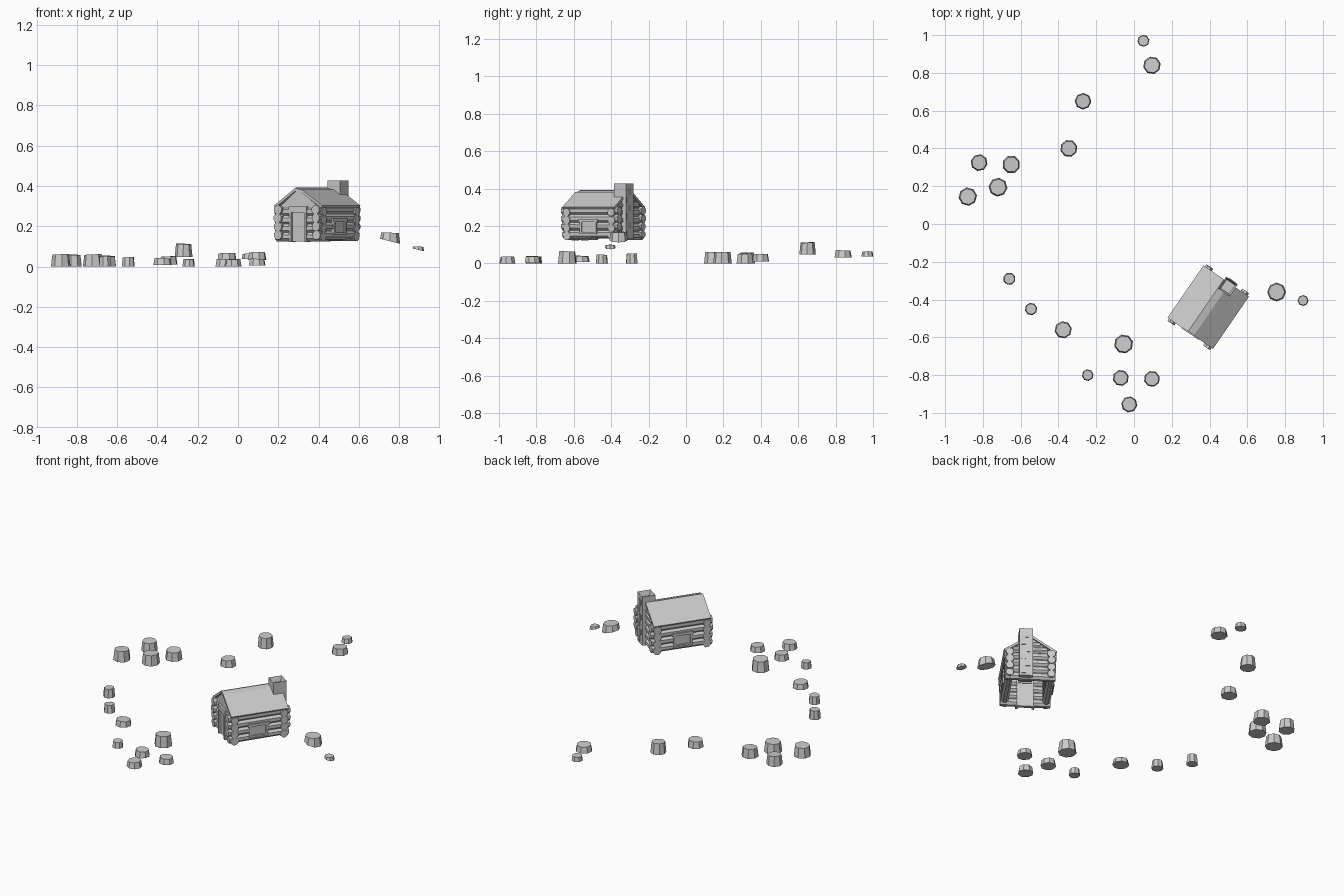
import bpy
import bmesh
import math
import random
from mathutils import Matrix, Vector

random.seed(4)
cube = bpy.data.objects.get("Cube")
if cube:
    bpy.data.objects.remove(cube)

grey = bpy.data.materials.new("plain_grey")
grey.use_nodes = True
GREY = (0.6, 0.6, 0.6, 1)
grey.diffuse_color = GREY
grey.node_tree.nodes["Principled BSDF"].inputs["Base Color"].default_value = GREY

# Cabin placement: the ridge runs along local y
CABIN = Matrix.Translation((0.393, -0.44, 0)) @ Matrix.Rotation(math.radians(-34.5), 4, 'Z')


def finish(bm, name, matrix=CABIN):
    bmesh.ops.recalc_face_normals(bm, faces=bm.faces)
    mesh = bpy.data.meshes.new(name)
    bm.to_mesh(mesh)
    bm.free()
    mesh.materials.append(grey)
    obj = bpy.data.objects.new(name, mesh)
    obj.matrix_world = matrix
    bpy.context.collection.objects.link(obj)
    return obj


def box(name, x, y, z):
    """Box from (low, high) ranges in cabin space."""
    bm = bmesh.new()
    size = [r[1] - r[0] for r in (x, y, z)]
    mid = [(r[0] + r[1]) / 2 for r in (x, y, z)]
    bmesh.ops.create_cube(bm, size=1, matrix=Matrix.Translation(mid) @ Matrix.Diagonal((*size, 1)))
    return finish(bm, name)


def prism(name, profile, y0, y1):
    """Extrude an (x, z) profile along y."""
    bm = bmesh.new()
    face = bm.faces.new([bm.verts.new((x, y0, z)) for x, z in profile])
    ext = bmesh.ops.extrude_face_region(bm, geom=[face])
    verts = [v for v in ext["geom"] if isinstance(v, bmesh.types.BMVert)]
    bmesh.ops.translate(bm, verts=verts, vec=(0, y1 - y0, 0))
    return finish(bm, name)


def log(name, start, end, radius=0.024):
    a, b = Vector(start), Vector(end)
    bm = bmesh.new()
    turn = (b - a).to_track_quat('Z', 'Y').to_matrix().to_4x4()
    bmesh.ops.create_cone(bm, cap_ends=True, segments=8, radius1=radius,
                          radius2=radius * random.uniform(0.9, 1), depth=(b - a).length,
                          matrix=Matrix.Translation((a + b) / 2) @ turn
                          @ Matrix.Rotation(math.pi / 8, 4, 'Z'))
    return finish(bm, name)


# Log walls, with the end walls set half a log higher
for tier in range(4):
    z = 0.156 + tier * 0.042
    for side, label in ((1, "left"), (-1, "right")):
        over = random.uniform(0.172, 0.184)
        log(f"{label}_wall_log", (side * 0.115, -over, z), (side * 0.115, over, z))
    z = 0.147 + tier * 0.042
    over = random.uniform(0.138, 0.15)
    log("back_wall_log", (-over, 0.145, z), (over, 0.145, z))
    for side in (1, -1):
        log("front_wall_log", (side * 0.045, -0.145, z), (side * over, -0.145, z))

# Door with frame
box("door", (-0.04, 0.04), (-0.16, -0.14), (0.125, 0.27))
for side in (1, -1):
    box("door_post", (side * 0.045 - 0.007, side * 0.045 + 0.007), (-0.172, -0.135), (0.122, 0.275))
box("door_lintel", (-0.055, 0.055), (-0.172, -0.135), (0.268, 0.298))

# Side windows
for side in (1, -1):
    def span(inner, outer):
        return tuple(sorted((side * inner, side * outer)))
    box("window_pane", span(0.11, 0.137), (-0.05, 0.04), (0.165, 0.225))
    box("window_sill", span(0.11, 0.144), (-0.06, 0.05), (0.157, 0.168))
    box("window_header", span(0.11, 0.144), (-0.068, 0.058), (0.222, 0.238))
    for y in (-0.053, 0.043):
        box("window_post", span(0.11, 0.142), (y - 0.006, y + 0.006), (0.165, 0.225))

# Gables
for y, name in ((-0.16, "front_gable"), (0.138, "back_gable")):
    prism(name, [(-0.125, 0.29), (0.125, 0.29), (0.015, 0.374), (-0.015, 0.376)], y, y + 0.022)
for z, half in ((0.312, 0.095), (0.342, 0.055)):
    log("back_gable_log", (-half, 0.15, z), (half, 0.15, z), 0.018)

# Roof slabs and ridge strip
prism("roof_right_slab", [(-0.146, 0.302), (-0.015, 0.392), (-0.015, 0.376), (-0.138, 0.292)], -0.168, 0.168)
prism("roof_left_slab", [(0.146, 0.302), (0.023, 0.382), (0.023, 0.366), (0.138, 0.292)], -0.168, 0.168)
prism("roof_ridge", [(-0.015, 0.389), (0.023, 0.380), (0.023, 0.366), (-0.015, 0.372)], -0.166, 0.166)

# Chimney with a sunken flue
bm = bmesh.new()
bmesh.ops.create_cube(bm, size=1, matrix=Matrix.Translation((0.025, 0.148, 0.28))
                      @ Matrix.Diagonal((0.074, 0.076, 0.296, 1)))
top = max(bm.faces, key=lambda f: f.calc_center_median().z)
bmesh.ops.inset_region(bm, faces=[top], thickness=0.014)
bmesh.ops.translate(bm, verts=top.verts, vec=(0, 0, -0.03))
finish(bm, "chimney")
# Stones standing proud of the chimney
for i in range(6):
    x = 0.004 if i % 2 else 0.026
    z = 0.145 + i * 0.045
    box("chimney_stone", (x, x + 0.026), (0.18, 0.19), (z, z + 0.032))


# Tree stumps: x, y, base radius, bottom, top
STUMPS = [
    (0.05, 0.97, .032, .037, .064), (0.095, 0.84, .047, .033, .07),
    (-0.27, 0.65, .044, .048, .112), (-0.345, 0.40, .046, .01, .05),
    (-0.82, 0.325, .045, 0, .058), (-0.65, 0.315, .048, 0, .052),
    (-0.72, 0.195, .05, 0, .06), (-0.88, 0.145, .049, 0, .06),
    (-0.66, -0.29, .033, 0, .052), (-0.545, -0.45, .033, 0, .046),
    (-0.375, -0.56, .046, .008, .04), (-0.055, -0.635, .051, 0, .065),
    (-0.245, -0.80, .031, 0, .037), (-0.07, -0.815, .043, 0, .036),
    (0.095, -0.82, .043, .005, .038), (-0.025, -0.955, .043, 0, .036),
    (0.755, -0.36, .05, .125, .168), (0.895, -0.405, .029, .083, .099),
]
for x, y, radius, low, high in STUMPS:
    bm = bmesh.new()
    bmesh.ops.create_cone(bm, cap_ends=True, segments=8, radius1=radius, radius2=radius * 0.86,
                          depth=high - low)
    for v in bm.verts:
        if v.co.z > 0:
            v.co.z -= 0.05 * v.co.x
        elif low > 0.08:
            # Hillside stumps have a sloping base
            v.co.z -= 0.25 * v.co.x
    spin = Matrix.Identity(4) if low > 0.08 else Matrix.Rotation(random.uniform(0, 6), 4, 'Z')
    finish(bm, "stump", Matrix.Translation((x, y, (low + high) / 2)) @ spin)
